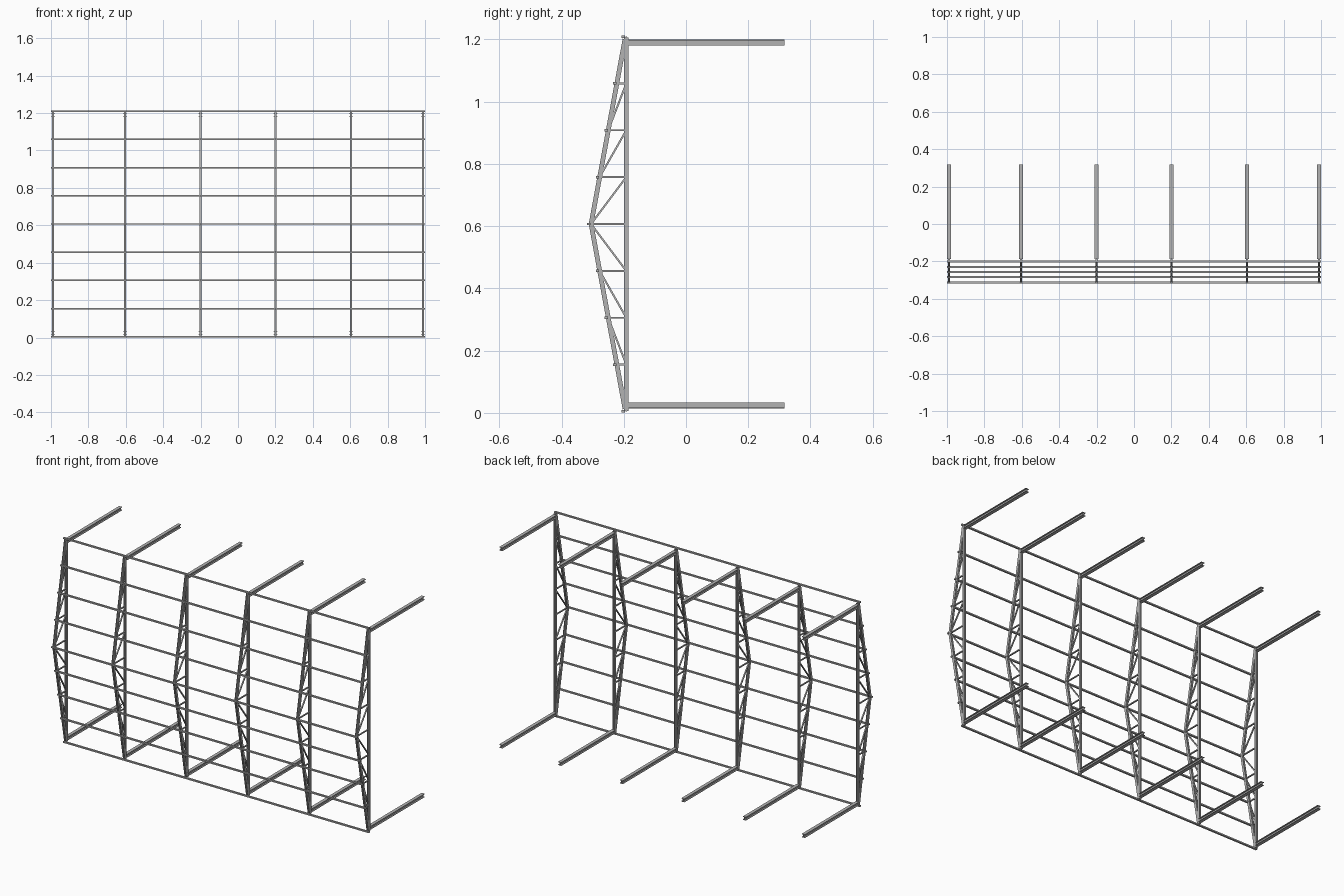
import bpy
from mathutils import Vector

cube = bpy.data.objects.get("Cube")
if cube:
    bpy.data.objects.remove(cube, do_unlink=True)

steel = bpy.data.materials.new("grey steel")
steel.use_nodes = True
grey = (0.45, 0.45, 0.45, 1)
steel.diffuse_color = grey
steel.node_tree.nodes["Principled BSDF"].inputs["Base Color"].default_value = grey


def h_profile(width, depth, t):
    """H outline: flanges face sideways, the web joins them."""
    a, b, c, w = width / 2, depth / 2, width / 2 - t, t / 2
    half = [(c, -w), (c, -b), (a, -b), (a, b), (c, b), (c, w)]
    return half + [(-u, -v) for u, v in half]


def i_profile(width, depth, t):
    """The H outline turned a quarter: flanges on top and bottom."""
    return [(v, -u) for u, v in h_profile(depth, width, t)]


def box_profile(width, depth):
    a, b = width / 2, depth / 2
    return [(-a, -b), (a, -b), (a, b), (-a, b)]


def sweep(name, profile, start, end):
    """Extrude a profile between two points, keeping its width level."""
    start, end = Vector(start), Vector(end)
    axis = (end - start).normalized()
    side = Vector((0, 1, 0)) if abs(axis.x) > 0.9 else Vector((1, 0, 0))
    up = axis.cross(side)
    n = len(profile)
    verts = [p + side * u + up * v for p in (start, end) for u, v in profile]
    faces = [(i, (i + 1) % n, (i + 1) % n + n, i + n) for i in range(n)]
    faces += [tuple(reversed(range(n))), tuple(range(n, 2 * n))]
    mesh = bpy.data.meshes.new(name)
    mesh.from_pydata(verts, [], faces)
    mesh.materials.append(steel)
    obj = bpy.data.objects.new(name, mesh)
    bpy.context.collection.objects.link(obj)


MID, HALF, STEP = 0.607, 0.6, 0.1506
INNER = -0.192


def outer(z):
    """Depth of the bent chord at height z."""
    return -0.305 + 0.11 * abs(z - MID) / HALF


leg = i_profile(0.02, 0.02, 0.003)
bent = h_profile(0.012, 0.015, 0.003)
straight = h_profile(0.012, 0.013, 0.003)
brace = box_profile(0.007, 0.006)
rail = box_profile(0.011, 0.008)

# Six identical frames
for x in (-0.989, -0.604, -0.201, 0.201, 0.604, 0.989):
    sweep("straight_chord", straight, (x, INNER, 0.006), (x, INNER, 1.206))
    sweep("centre_strut", brace, (x, outer(MID), MID), (x, INNER, MID))
    for s in (-1, 1):
        tip = MID + s * HALF * 0.99
        sweep("bent_chord", bent, (x, outer(MID), MID), (x, outer(tip), tip))
        z_leg = MID + s * 0.583
        sweep("leg", leg, (x, -0.188, z_leg), (x, 0.317, z_leg))
        # Struts and diagonals of the web
        for i in range(4):
            z0, z1 = MID + s * STEP * i, MID + s * STEP * (i + 1)
            sweep("diagonal", brace, (x, outer(z0), z0), (x, INNER, z1))
            if i:
                sweep("strut", brace, (x, outer(z0), z0), (x, INNER, z0))

# Long rails across the frames
for i in range(-4, 5):
    z = MID + i * STEP
    y = outer(z) - 0.007
    sweep("rail", rail, (-1, y, z), (1, y, z))
